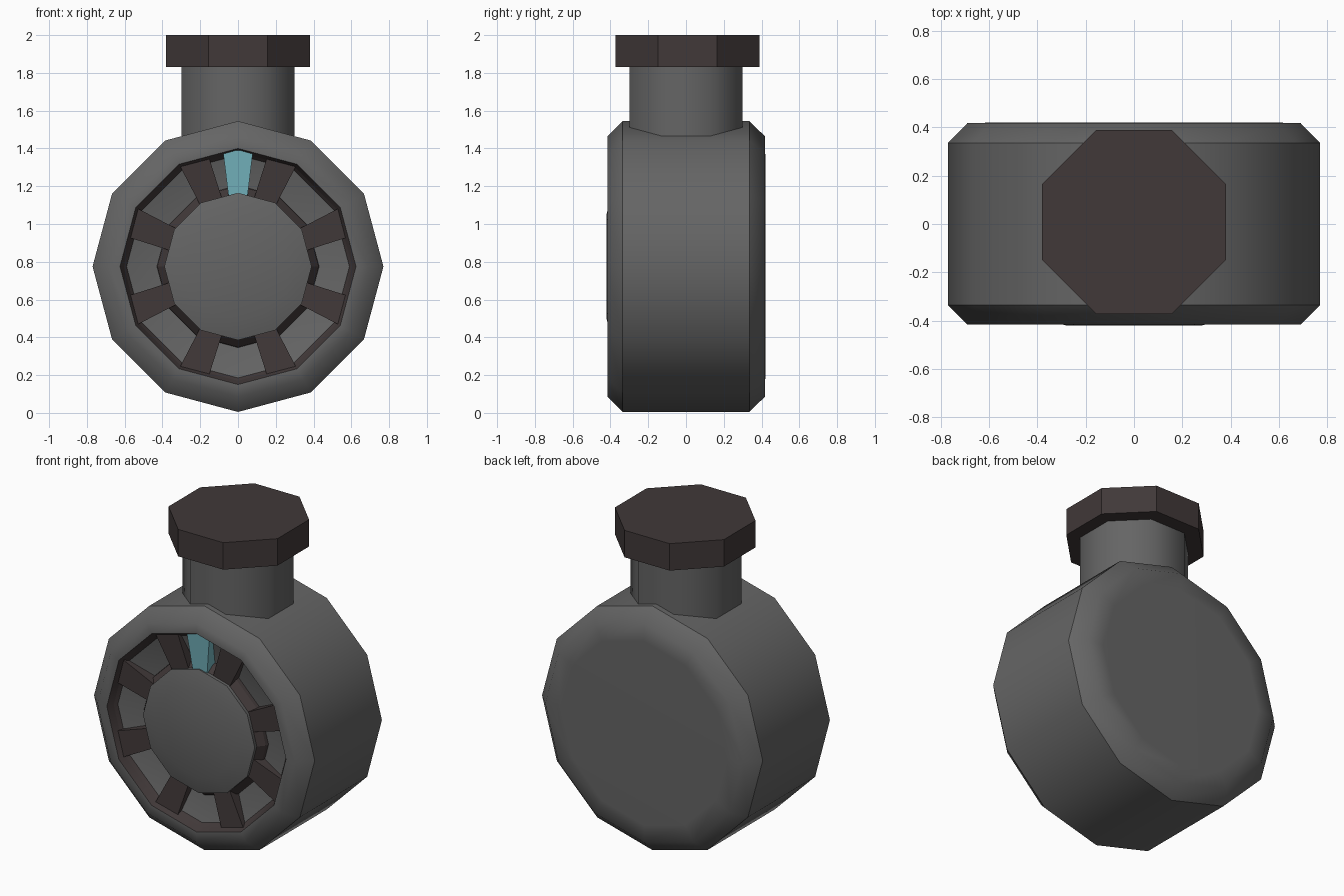
import bpy, bmesh, math
from mathutils import Vector, Matrix

if "Cube" in bpy.data.objects:
    bpy.data.objects.remove(bpy.data.objects["Cube"])

CZ = 0.775  # height of the round body's axis


def material(name, rgb):
    m = bpy.data.materials.new(name)
    m.diffuse_color = (*rgb, 1)
    m.use_nodes = True
    m.node_tree.nodes["Principled BSDF"].inputs["Base Color"].default_value = m.diffuse_color
    return m


GREY = material("grey metal", (0.13, 0.13, 0.13))
DARK = material("dark brown", (0.052, 0.040, 0.040))
TEAL = material("pale teal", (0.18, 0.46, 0.52))


def finish(name, bm, mats):
    bmesh.ops.recalc_face_normals(bm, faces=bm.faces)
    me = bpy.data.meshes.new(name)
    bm.to_mesh(me)
    bm.free()
    for m in mats:
        me.materials.append(m)
    ob = bpy.data.objects.new(name, me)
    bpy.context.collection.objects.link(ob)
    return ob


def lathe(name, profile, n, phase, mats, sharp=(), dark=(), matrix=None, smooth=True):
    """Spin (radius, height) points round z; sharp = creased rings, dark = bands of 2nd material."""
    bm = bmesh.new()
    rings = []
    for r, h in profile:
        rings.append([bm.verts.new((r * math.cos(phase + 2 * math.pi * k / n),
                                    r * math.sin(phase + 2 * math.pi * k / n), h)) for k in range(n)])
    for i in range(len(rings) - 1):
        for k in range(n):
            j = (k + 1) % n
            f = bm.faces.new((rings[i][k], rings[i][j], rings[i + 1][j], rings[i + 1][k]))
            f.material_index = 1 if i in dark else 0
    bm.faces.new(rings[0])
    bm.faces.new(rings[-1])
    for f in bm.faces:
        f.smooth = smooth
    for i in sharp:
        for k in range(n):
            bm.edges.get((rings[i][k], rings[i][(k + 1) % n])).smooth = False
    if matrix:
        bm.transform(matrix)
    return finish(name, bm, mats)


# turns the lathe axis to face the front (height becomes -y)
FACE = Matrix.Translation((0, 0, CZ)) @ Matrix.Rotation(math.pi / 2, 4, 'X')

# round body with chamfered rims, dark lip and sloping recess floor
lathe("body", [(0.58, -0.42), (0.69, -0.417), (0.77, -0.335), (0.77, 0.335), (0.69, 0.415),
               (0.625, 0.415), (0.605, 0.375), (0.59, 0.355), (0.40, 0.30)],
      12, math.pi / 2, [GREY, DARK], sharp=(2, 3, 5, 6, 7), dark=(5, 6), matrix=FACE)

# dark collar under the central hub
lathe("hub_collar", [(0.435, 0.28), (0.425, 0.33), (0.385, 0.375)], 12, math.pi / 2, [DARK],
      matrix=FACE, smooth=False)

# central hub
lathe("hub", [(0.39, 0.36), (0.39, 0.39), (0.28, 0.42)], 12, math.pi / 2, [GREY],
      sharp=(0, 1), matrix=FACE)


def wedge(name, angle, r0, r1, w0, w1, f0, f1, mat):
    """Tapered block lying along a radius; angle is measured clockwise from the top."""
    bm = bmesh.new()
    pts = [(x * w, y, r) for r, w, f in ((r0, w0, f0), (r1, w1, f1))
           for x, y in ((-1, -0.28), (1, -0.28), (1, f), (-1, f))]
    v = [bm.verts.new(p) for p in pts]
    for q in ((0, 1, 2, 3), (4, 5, 6, 7), (0, 1, 5, 4), (1, 2, 6, 5), (2, 3, 7, 6), (3, 0, 4, 7)):
        bm.faces.new([v[i] for i in q])
    bm.transform(Matrix.Translation((0, 0, CZ)) @ Matrix.Rotation(angle, 4, 'Y'))
    return finish(name, bm, [mat])


# eight spokes dividing the recess into windows
for k in range(8):
    wedge(f"spoke_{k + 1}", math.radians(22.5 + 45 * k), 0.37, 0.605, 0.06, 0.08, -0.37, -0.385, DARK)

# teal marker in the top window
wedge("marker", 0, 0.37, 0.615, 0.05, 0.08, -0.38, -0.40, TEAL)

# octagonal neck and cap
P8 = math.pi / 8
C8 = math.cos(P8)
lathe("neck", [(0.30 / C8, 1.40), (0.30 / C8, 1.85)], 8, P8, [GREY], sharp=(0, 1))
lathe("cap", [(0.38 / C8, 1.83), (0.38 / C8, 2.0)], 8, P8, [DARK], smooth=False,
      matrix=Matrix.Translation((0, 0.008, 0)))
